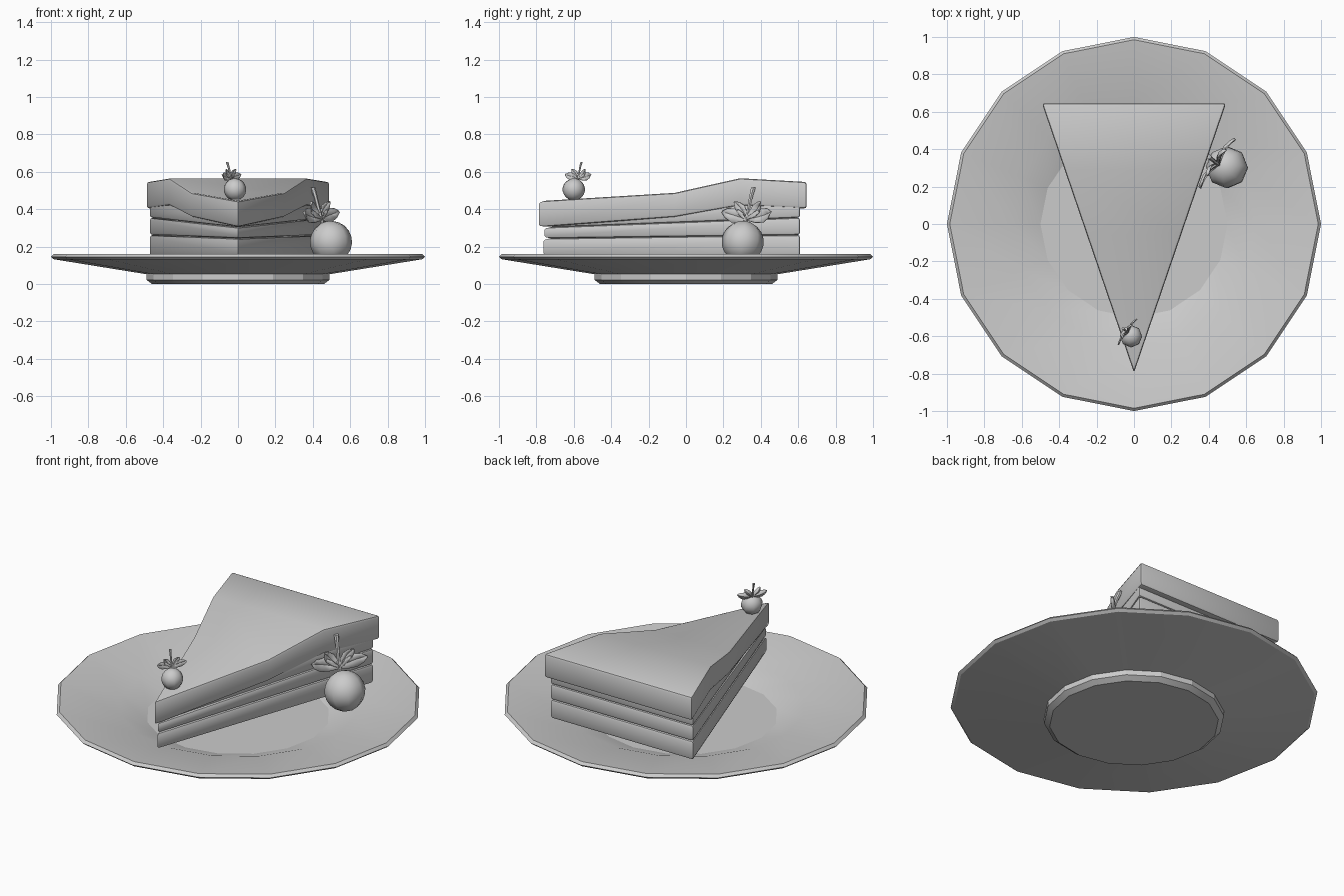
import bpy, bmesh, math
from mathutils import Vector

if "Cube" in bpy.data.objects:
    bpy.data.objects.remove(bpy.data.objects["Cube"])


def finish(name, bm, angle=35):
    bmesh.ops.recalc_face_normals(bm, faces=bm.faces)
    me = bpy.data.meshes.new(name)
    bm.to_mesh(me)
    bm.free()
    ob = bpy.data.objects.new(name, me)
    bpy.context.collection.objects.link(ob)
    bpy.ops.object.select_all(action='DESELECT')
    ob.select_set(True)
    bpy.context.view_layer.objects.active = ob
    bpy.ops.object.shade_smooth_by_angle(angle=math.radians(angle))
    return ob


def lathe(name, profile, n):
    bm = bmesh.new()
    rings = [[bm.verts.new((r * math.cos(2 * math.pi * i / n),
                            r * math.sin(2 * math.pi * i / n), z)) for i in range(n)]
             for r, z in profile]
    for a, b in zip(rings, rings[1:]):
        for i in range(n):
            j = (i + 1) % n
            bm.faces.new((a[i], a[j], b[j], b[i]))
    bm.faces.new(rings[0])
    bm.faces.new(rings[-1])
    return finish(name, bm, 20)


def wedge(name, half_width, stations, bevel):
    """Slice from a pointed front to a flat back; stations are (y, z low, z high)."""
    bm = bmesh.new()
    y0, y1 = stations[0][0], stations[-1][0]
    tip = [bm.verts.new((0, y0, z)) for z in stations[0][1:]]
    loops = []
    for y, lo, hi in stations[1:]:
        x = half_width * (y - y0) / (y1 - y0)
        loops.append([bm.verts.new(p) for p in
                      ((-x, y, lo), (x, y, lo), (x, y, hi), (-x, y, hi))])
    a, b, c, d = loops[0]
    bm.faces.new((tip[0], a, b))
    bm.faces.new((tip[1], c, d))
    bm.faces.new((tip[0], b, c, tip[1]))
    bm.faces.new((tip[0], tip[1], d, a))
    for p, q in zip(loops, loops[1:]):
        for i in range(4):
            j = (i + 1) % 4
            bm.faces.new((p[i], p[j], q[j], q[i]))
    bm.faces.new(loops[-1])
    bmesh.ops.recalc_face_normals(bm, faces=bm.faces)
    edges = [e for e in bm.edges if e.calc_face_angle(0) > 0.8]
    bmesh.ops.bevel(bm, geom=edges, offset=bevel, segments=2, profile=0.5,
                    affect='EDGES', clamp_overlap=True)
    return finish(name, bm)


def berry(prefix, centre, crown, s):
    c, base = Vector(centre), Vector(crown)
    # round fruit
    bm = bmesh.new()
    bmesh.ops.create_uvsphere(bm, u_segments=8, v_segments=10, radius=0.113 * s)
    tilt = Vector((0, 0, 1)).rotation_difference(Vector((-0.25, 0.15, 1)))
    for v in bm.verts:
        v.co = tilt @ v.co + c
    finish(prefix + "_fruit", bm, 60)

    # leaves fanned out in one upright plane
    side = Vector((0.58, 0.81, 0))
    up = Vector((-0.1, 0.08, 1)).normalized()
    out = side.cross(up)
    bm = bmesh.new()
    for ang, length, width in ((-76, .165, .04), (76, .165, .04),
                               (-42, .125, .03), (42, .125, .03)):
        t = math.radians(ang)
        along = side * math.sin(t) + up * math.cos(t)
        across = side * math.cos(t) - up * math.sin(t)
        rows = []
        for f, w in ((0, .12), (.3, .75), (.6, 1), (.85, .65), (1, .08)):
            bend = out * (0.02 * math.sin(f * math.pi)) * s
            mid = base + along * (f * length * s) - bend
            rows.append([bm.verts.new(mid + across * (k * w * width * s)
                                      + out * (0.012 * abs(k) * s))
                         for k in (-1, 0, 1)])
        for p, q in zip(rows, rows[1:]):
            for i in range(2):
                bm.faces.new((p[i], p[i + 1], q[i + 1], q[i]))
    leaves = finish(prefix + "_leaves", bm)
    sol = leaves.modifiers.new("thickness", 'SOLIDIFY')
    sol.thickness = 0.006 * s
    sol.offset = 0

    # curved stalk, wider at the tip
    bm = bmesh.new()
    rings = []
    for p, r in (((.01, -.01, -.03), .010), ((-.015, .01, .06), .010),
                 ((-.03, .022, .12), .011), ((-.045, .035, .17), .014)):
        o = base + Vector(p) * s
        rings.append([bm.verts.new(o + Vector((math.cos(k * math.pi / 3),
                                               math.sin(k * math.pi / 3), 0)) * r * s)
                      for k in range(6)])
    for a, b in zip(rings, rings[1:]):
        for i in range(6):
            j = (i + 1) % 6
            bm.faces.new((a[i], a[j], b[j], b[i]))
    bm.faces.new(rings[0])
    bm.faces.new(rings[-1])
    finish(prefix + "_stalk", bm)


# sixteen-sided plate with a foot and a sunken well
lathe("plate", [(.46, .0), (.49, .022), (.49, .052), (.985, .132), (1.0, .145),
                (.985, .16), (.65, .115), (.5, .06)], 16)

# sponge layers, thinner toward the tip
wedge("bottom_sponge", .475, [(-.77, .15, .243), (.61, .15, .262)], .014)
wedge("middle_sponge", .475, [(-.765, .243, .302), (.61, .262, .355)], .014)
wedge("top_sponge", .475, [(-.74, .302, .33), (-.06, .328, .40), (.61, .355, .45)], .012)

# draped icing
wedge("icing", .492, [(-.795, .303, .442), (-.06, .358, .487),
                      (.29, .42, .565), (.645, .403, .545)], .014)

# berries
berry("large_berry", (.497, .303, .225), (.445, .325, .345), 1)
berry("small_berry", (-.016, -.60, .505), (-.035, -.577, .563), .53)
